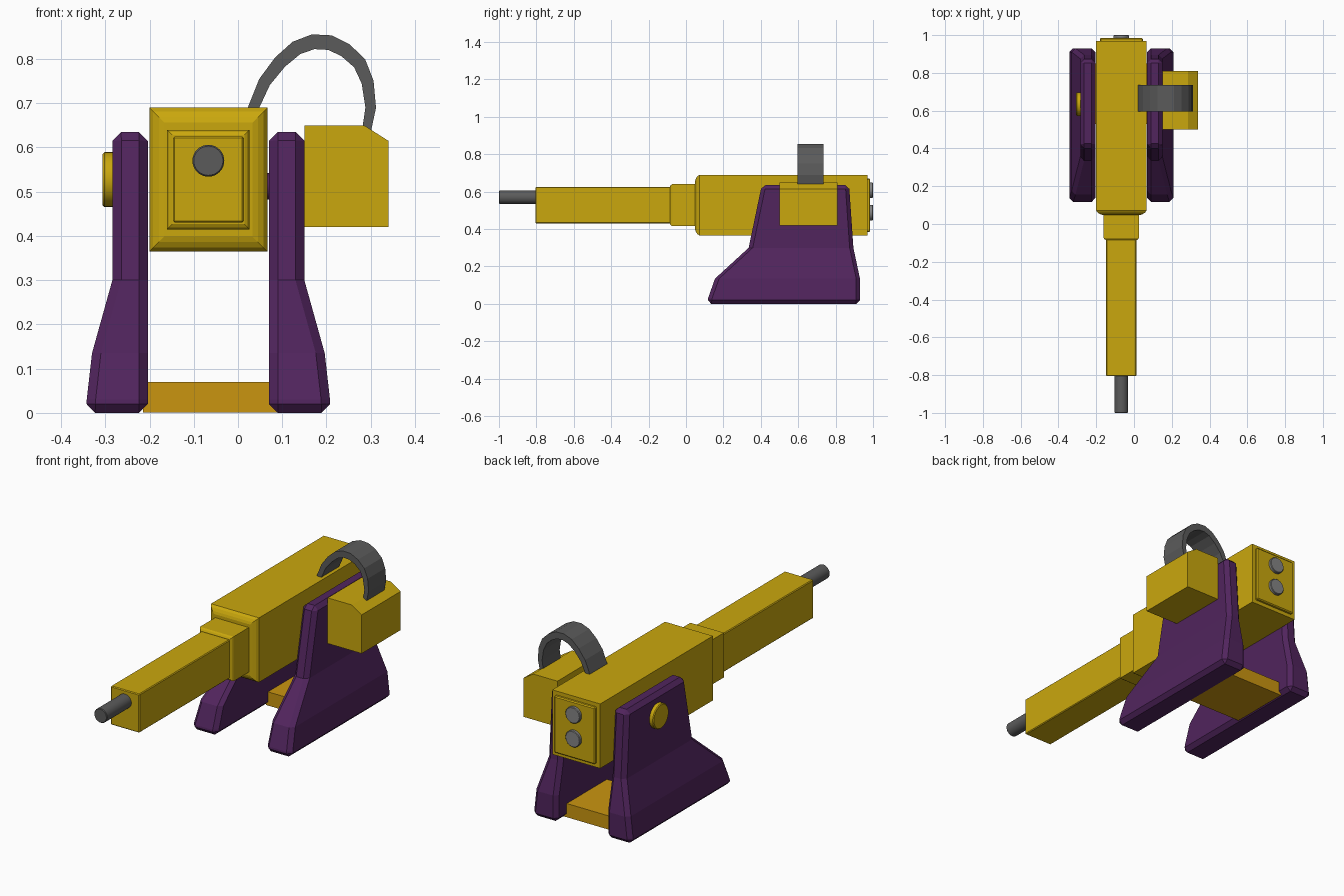
import bpy, bmesh, math
from mathutils import Vector, Matrix

cube = bpy.data.objects.get("Cube")
if cube:
    bpy.data.objects.remove(cube, do_unlink=True)

AXIS_X, AXIS_Z = -0.067, 0.5275   # centre line of the gun


def material(name, color):
    m = bpy.data.materials.new(name)
    m.use_nodes = True
    m.diffuse_color = (*color, 1)
    m.node_tree.nodes["Principled BSDF"].inputs["Base Color"].default_value = (*color, 1)
    return m


yellow = material("yellow paint", (0.59, 0.39, 0.004))
amber = material("amber paint", (0.59, 0.30, 0.005))
purple = material("purple paint", (0.082, 0.018, 0.11))
grey = material("dark grey", (0.105, 0.105, 0.105))
steel = material("light grey", (0.23, 0.23, 0.23))


def finish(bm, name, mat, bevel=0, segments=1, limit=50, smooth=False):
    bmesh.ops.recalc_face_normals(bm, faces=bm.faces)
    mesh = bpy.data.meshes.new(name)
    bm.to_mesh(mesh)
    bm.free()
    ob = bpy.data.objects.new(name, mesh)
    bpy.context.collection.objects.link(ob)
    mesh.materials.append(mat)
    if bevel:
        mod = ob.modifiers.new("bevel", "BEVEL")
        mod.width, mod.segments = bevel, segments
        mod.limit_method, mod.angle_limit = "ANGLE", math.radians(limit)
    if smooth:
        bpy.ops.object.select_all(action="DESELECT")
        ob.select_set(True)
        bpy.context.view_layer.objects.active = ob
        bpy.ops.object.shade_smooth_by_angle(angle=math.radians(35))
    return ob


def loft(rings, name, mat, **kw):
    """Skin a stack of equal-length point rings and cap both ends."""
    bm = bmesh.new()
    rows = [[bm.verts.new(p) for p in ring] for ring in rings]
    for a, b in zip(rows, rows[1:]):
        for i in range(len(a)):
            j = (i + 1) % len(a)
            bm.faces.new((a[i], a[j], b[j], b[i]))
    bm.faces.new(rows[0])
    bm.faces.new(rows[-1])
    return finish(bm, name, mat, **kw)


def section(y, w, h):
    """Rectangle around the gun's centre line at depth y."""
    return [(AXIS_X + sx * w, y, AXIS_Z + sz * h)
            for sx, sz in ((-1, -1), (1, -1), (1, 1), (-1, 1))]


def box(name, mat, lo, hi, **kw):
    rings = [[(lo[0], lo[1], z), (hi[0], lo[1], z), (hi[0], hi[1], z), (lo[0], hi[1], z)]
             for z in (lo[2], hi[2])]
    return loft(rings, name, mat, **kw)


def cylinder(name, mat, radius, start, end, sides=32, **kw):
    start, end = Vector(start), Vector(end)
    d = end - start
    bm = bmesh.new()
    bmesh.ops.create_cone(
        bm, cap_ends=True, segments=sides, radius1=radius, radius2=radius, depth=d.length,
        matrix=Matrix.Translation((start + end) / 2) @ d.to_track_quat("Z", "Y").to_matrix().to_4x4())
    return finish(bm, name, mat, smooth=True, **kw)


# Gun: barrel housing, collar and receiver with rounded front shoulders
loft([section(-0.805, 0.08, 0.0975), section(-0.07, 0.08, 0.0975)],
     "barrel_housing", yellow, bevel=0.004)
loft([section(-0.085, 0.082, 0.101), section(-0.081, 0.089, 0.108), section(-0.073, 0.0935, 0.1125),
      section(0.06, 0.0935, 0.1125)], "collar", yellow)
loft([section(0.048, 0.1, 0.129), section(0.052, 0.112, 0.141), section(0.06, 0.125, 0.154),
      section(0.072, 0.1335, 0.1625), section(0.97, 0.1335, 0.1625)], "receiver", yellow)
loft([section(0.965, 0.114, 0.143), section(0.985, 0.114, 0.143)],
     "rear_plate", yellow, bevel=0.005)
cylinder("muzzle", grey, 0.036, (AXIS_X, -1, 0.57), (AXIS_X, -0.79, 0.57), bevel=0.003)
for label, z in (("upper", 0.608), ("lower", 0.488)):
    cylinder(label + "_rear_knob", steel, 0.041, (AXIS_X, 0.98, z), (AXIS_X, 1, z), bevel=0.003)

# Support legs: rows of height, front, back and outward reach from the centre line
leg_rows = [(0, 0.115, 0.93, 0.276), (0.03, 0.118, 0.93, 0.275), (0.135, 0.155, 0.93, 0.263),
            (0.3, 0.335, 0.895, 0.217), (0.635, 0.405, 0.872, 0.217)]
for label, side in (("left", 1), ("right", -1)):
    rings = []
    for z, front, back, reach in leg_rows:
        inner, outer = AXIS_X + side * 0.137, AXIS_X + side * reach
        rings.append([(inner, front, z), (outer, front, z), (outer, back, z), (inner, back, z)])
    loft(rings, label + "_leg", purple, bevel=0.02)

# Cross piece and pivot hardware
box("cross_plate", amber, (-0.215, 0.53, 0.001), (0.09, 0.85, 0.07))
cylinder("pivot_cap", yellow, 0.062, (-0.306, 0.635, AXIS_Z), (-0.27, 0.635, AXIS_Z), bevel=0.004)
cylinder("pivot_pin", purple, 0.03, (0.05, 0.635, 0.512), (0.08, 0.635, 0.512))

# Ammunition box with one chamfered top edge
profile = [(0.15, 0.42), (0.34, 0.42), (0.34, 0.615), (0.285, 0.65), (0.15, 0.65)]
loft([[(x, y, z) for x, z in profile] for y in (0.5, 0.81)], "ammunition_box", yellow)

# Feed belt: flat band that is thickest at its crown
path = [Vector(p) for p in ((0.022, 0.66), (0.035, 0.69), (0.06, 0.748), (0.095, 0.793), (0.132, 0.825),
                            (0.17, 0.839), (0.208, 0.837), (0.243, 0.82), (0.275, 0.79),
                            (0.293, 0.748), (0.3, 0.69), (0.29, 0.635))]
rings = []
for i, p in enumerate(path):
    t = (path[min(i + 1, len(path) - 1)] - path[max(i - 1, 0)]).normalized()
    half = 0.01 + 0.007 * math.sin(math.pi * i / (len(path) - 1))
    n = Vector((-t.y, t.x)) * half
    a, b = p + n, p - n
    rings.append([(a.x, 0.595, a.y), (b.x, 0.595, b.y), (b.x, 0.735, b.y), (a.x, 0.735, a.y)])
loft(rings, "feed_belt", grey)
